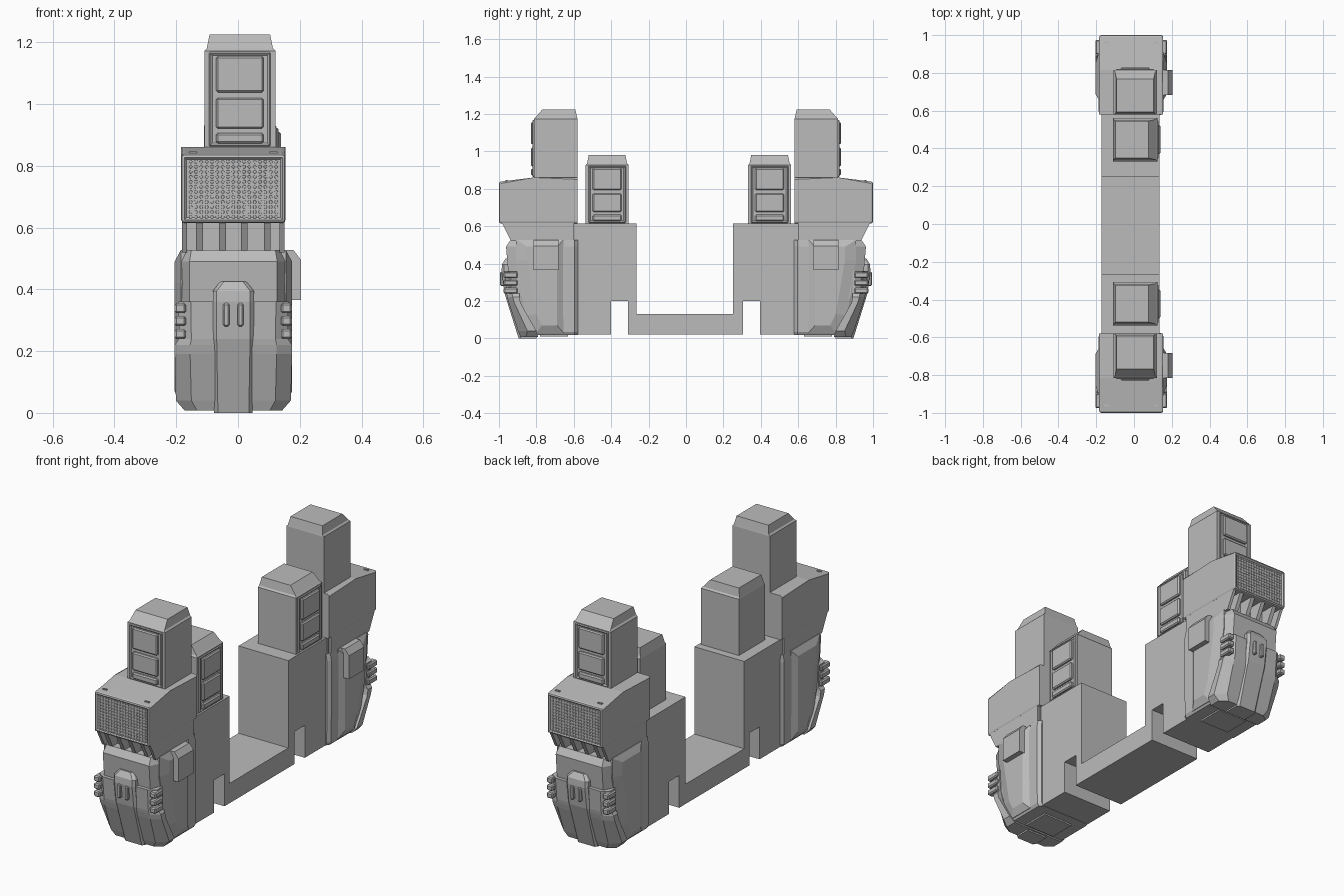
import bpy, bmesh
from math import pi
from mathutils import Matrix, Vector

old = bpy.data.objects.get("Cube")
if old:
    bpy.data.objects.remove(old, do_unlink=True)

GREY = (0.5, 0.5, 0.5, 1.0)
mat = bpy.data.materials.new("plain grey")
mat.use_nodes = True
mat.diffuse_color = GREY
mat.node_tree.nodes["Principled BSDF"].inputs["Base Color"].default_value = GREY

CX = -0.015  # centre line of the end pods


def finish(bm, name, side=1):
    """Turn a bmesh into an object; side -1 mirrors it to the back end."""
    for v in bm.verts:
        v.co.y *= side
    bmesh.ops.recalc_face_normals(bm, faces=bm.faces[:])
    me = bpy.data.meshes.new(name)
    bm.to_mesh(me)
    bm.free()
    me.materials.append(mat)
    ob = bpy.data.objects.new(name, me)
    bpy.context.collection.objects.link(ob)
    return ob


def loft(rings, bm=None):
    """Skin a stack of rings with equal point counts and cap both ends."""
    bm = bm or bmesh.new()
    loops = [[bm.verts.new(p) for p in r] for r in rings]
    n = len(loops[0])
    for a, b in zip(loops, loops[1:]):
        for i in range(n):
            j = (i + 1) % n
            bm.faces.new((a[i], a[j], b[j], b[i]))
    bm.faces.new(loops[0][::-1])
    bm.faces.new(loops[-1])
    return bm


def prism(profile, x0, x1, bm=None):
    """Extrude a (y, z) profile along x."""
    return loft([[(x, y, z) for y, z in profile] for x in (x0, x1)], bm)


def box(lo, hi, bevel=0.0, bm=None):
    part = bmesh.new()
    lo, hi = Vector(lo), Vector(hi)
    m = Matrix.Translation((lo + hi) / 2) @ Matrix.Diagonal((*(hi - lo), 1))
    bmesh.ops.create_cube(part, size=1, matrix=m)
    if bevel:
        bmesh.ops.bevel(part, geom=part.edges[:], offset=bevel, segments=1,
                        affect='EDGES', profile=0.5)
    if bm is None:
        return part
    me = bpy.data.meshes.new("temp")
    part.to_mesh(me)
    part.free()
    bm.from_mesh(me)
    bpy.data.meshes.remove(me)
    return bm


def plan(z, half, front, back, chamfer, slant):
    """Horizontal outline with cut front corners."""
    right = [(half, back), (half, front + slant), (half - chamfer, front)]
    pts = right + [(-x, y) for x, y in right[::-1]]
    return [(CX + x, y, z) for x, y in pts]


def recess(bm, direction, thickness, depth):
    """Inset the largest face pointing along direction."""
    bm.normal_update()
    face = max((f for f in bm.faces if f.normal.dot(direction) > 0.95),
               key=lambda f: f.calc_area())
    bmesh.ops.inset_region(bm, faces=[face], thickness=thickness)
    bmesh.ops.translate(bm, verts=face.verts[:], vec=direction * -depth)


# Central body: two blocks joined by a low beam, with a slot under each block
body = [(-0.60, 0.02), (-0.40, 0.02), (-0.40, 0.20), (-0.31, 0.20),
        (-0.31, 0.02), (0.305, 0.02), (0.305, 0.20), (0.395, 0.20),
        (0.395, 0.02), (0.60, 0.02), (0.60, 0.615), (0.25, 0.615),
        (0.25, 0.13), (-0.265, 0.13), (-0.265, 0.615), (-0.60, 0.615)]
finish(prism(body, -0.172, 0.134), "central_body")


def tower(name, location, turn):
    """Tapered tower with three raised panels on its front."""
    def ring(z, half, front, back):
        return [(-half, front, z), (half, front, z), (half, back, z), (-half, back, z)]
    bm = loft([ring(-0.01, 0.115, -0.117, 0.117), ring(0.312, 0.115, -0.117, 0.117),
               ring(0.32, 0.107, -0.109, 0.115), ring(0.365, 0.098, -0.070, 0.105)])
    # Frame around the panels
    frame = box((-0.1, -0.124, 0.003), (0.1, -0.11, 0.308), 0.004)
    bmesh.ops.recalc_face_normals(frame, faces=frame.faces[:])
    recess(frame, Vector((0, -1, 0)), 0.010, 0.006)
    me = bpy.data.meshes.new("temp")
    frame.to_mesh(me)
    frame.free()
    bm.from_mesh(me)
    bpy.data.meshes.remove(me)
    for z0, z1 in ((0.012, 0.046), (0.06, 0.16), (0.178, 0.295)):
        box((-0.077, -0.132, z0), (0.077, -0.11, z1), 0.006, bm)
    ob = finish(bm, name)
    ob.location = location
    ob.rotation_euler.z = turn


tower("front_tall_tower", (0.006, -0.697, 0.86), 0)
tower("back_tall_tower", (0.006, 0.697, 0.86), pi)
tower("front_short_tower", (0.007, -0.422, 0.615), pi / 2)
tower("back_short_tower", (0.007, 0.447, 0.615), pi / 2)


def pod(end, side):
    # Head with rounded front edges and a recessed grille
    bm = prism([(-0.58, 0.615), (-1.0, 0.615), (-1.0, 0.837), (-0.815, 0.86),
                (-0.58, 0.86)], CX - 0.169, CX + 0.169)
    edges = [e for e in bm.edges
             if (e.verts[0].co.y + e.verts[1].co.y) / 2 < -0.6
             and not all(abs(v.co.y + 0.815) < 0.01 for v in e.verts)]
    bmesh.ops.bevel(bm, geom=edges, offset=0.010, segments=2, affect='EDGES', profile=0.5)
    bmesh.ops.recalc_face_normals(bm, faces=bm.faces[:])
    recess(bm, Vector((0, -1, 0)), 0.010, 0.008)
    finish(bm, end + "_head", side)

    # Grille studs
    bm = bmesh.new()
    for i in range(17):
        for j in range(12):
            m = Matrix.Translation((CX + (i - 8) * 0.0173, -0.992, 0.634 + j * 0.0163))
            bmesh.ops.create_cone(bm, cap_ends=True, segments=8, radius1=0.0062,
                                  radius2=0.005, depth=0.008,
                                  matrix=m @ Matrix.Rotation(pi / 2, 4, 'X'))
    finish(bm, end + "_grille_studs", side)

    # Small lugs on the head
    bm = bmesh.new()
    for sx in (-1, 1):
        x = CX + sx * 0.13
        box((x - 0.013, -0.965, 0.835), (x + 0.013, -0.955, 0.847), 0, bm)
    finish(bm, end + "_head_lugs", side)

    # Neck and its slanted fins
    finish(box((CX - 0.155, -0.895, 0.50), (CX + 0.155, -0.59, 0.62)), end + "_neck", side)
    bm = bmesh.new()
    fin = [(-0.935, 0.52), (-0.985, 0.618), (-0.85, 0.618), (-0.85, 0.52)]
    for x in (-0.11, -0.035, 0.035, 0.11):
        prism(fin, CX + x - 0.011, CX + x + 0.011, bm)
    for sx in (-1, 1):
        prism([(-0.60, 0.52)] + fin[:2] + [(-0.60, 0.618)],
              CX + sx * 0.15, CX + sx * 0.166, bm)
    finish(bm, end + "_neck_fins", side)

    # Lower core
    def core(z, half, front):
        p = plan(z, half, front, -0.595, 0.03, 0.06)
        return p + [(CX - half + 0.015, -0.578, z), (CX + half - 0.015, -0.578, z)]
    finish(loft([core(0.018, 0.16, -0.86), core(0.035, 0.17, -0.875),
                 core(0.23, 0.172, -0.94), core(0.49, 0.172, -0.962),
                 core(0.527, 0.166, -0.938)]), end + "_lower_core", side)

    # Front shell wrapping the corners
    finish(loft([plan(0.008, 0.158, -0.885, -0.79, 0.04, 0.03),
                 plan(0.04, 0.186, -0.898, -0.80, 0.05, 0.05),
                 plan(0.19, 0.190, -0.948, -0.885, 0.05, 0.03),
                 plan(0.22, 0.190, -0.956, -0.89, 0.05, 0.03),
                 plan(0.24, 0.176, -0.960, -0.89, 0.04, 0.03),
                 plan(0.36, 0.178, -0.970, -0.89, 0.04, 0.03)]),
           end + "_front_shell", side)

    # Stacked grips at the shell corners
    bm = bmesh.new()
    for sx in (-1, 1):
        for z in (0.255, 0.297, 0.339):
            x = CX + sx * 0.172
            box((x - 0.018, -0.975, z - 0.016), (x + 0.018, -0.90, z + 0.016), 0.006, bm)
    finish(bm, end + "_corner_grips", side)

    # Central tongue
    def tongue(z, half, front):
        return plan(z, half, front, -0.80, 0.012, 0.012)
    finish(loft([tongue(0.0, 0.062, -0.895), tongue(0.24, 0.066, -0.970),
                 tongue(0.36, 0.066, -0.986), tongue(0.395, 0.066, -0.984),
                 tongue(0.426, 0.042, -0.965)]), end + "_tongue", side)
    bm = bmesh.new()
    for sx in (-1, 1):
        x = CX + sx * 0.023
        box((x - 0.010, -0.994, 0.28), (x + 0.010, -0.96, 0.355), 0.005, bm)
    finish(bm, end + "_tongue_ribs", side)

    # Raised side panels with sloped borders
    base = [(-0.655, 0.527), (-0.655, 0.03), (-0.80, 0.03), (-0.86, 0.12),
            (-0.91, 0.42), (-0.91, 0.527)]
    outer = [(-0.69, 0.49), (-0.69, 0.07), (-0.77, 0.07), (-0.80, 0.13),
             (-0.85, 0.42), (-0.85, 0.49)]
    bm = bmesh.new()
    for sx in (-1, 1):
        loft([[(CX + sx * d, y, z) for y, z in r]
              for d, r in ((0.15, base), (0.17, base), (0.19, outer))], bm)
    finish(bm, end + "_side_panels", side)

    # Clip block on one side only
    clip = [(0.15, 0.365), (0.204, 0.365), (0.204, 0.495), (0.18, 0.527), (0.15, 0.527)]
    finish(loft([[(x, y, z) for x, z in clip] for y in (-0.815, -0.682)]),
           end + "_side_clip", side)

    # Plate under the pod
    finish(box((CX - 0.09, -0.78, 0.010), (CX + 0.09, -0.63, 0.02)),
           end + "_bottom_plate", side)


pod("front", 1)
pod("back", -1)
